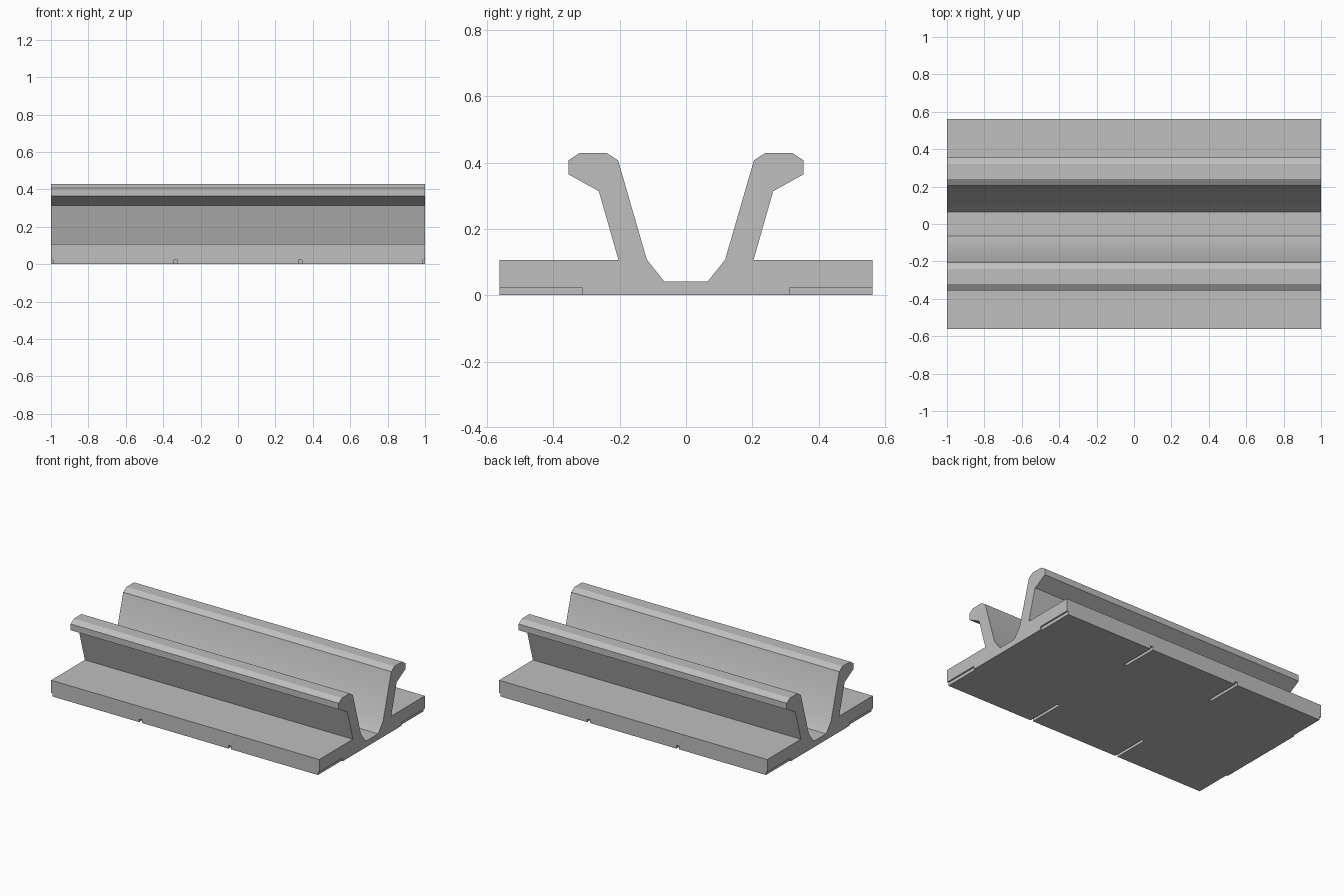
import bpy, bmesh

cube = bpy.data.objects.get("Cube")
if cube:
    bpy.data.objects.remove(cube, do_unlink=True)

grey = bpy.data.materials.new("plain_grey")
grey.use_nodes = True
colour = (0.52, 0.52, 0.52, 1)
grey.diffuse_color = colour
grey.node_tree.nodes["Principled BSDF"].inputs["Base Color"].default_value = colour


def add_object(name, bm):
    bmesh.ops.recalc_face_normals(bm, faces=bm.faces)
    mesh = bpy.data.meshes.new(name)
    bm.to_mesh(mesh)
    bm.free()
    mesh.materials.append(grey)
    obj = bpy.data.objects.new(name, mesh)
    bpy.context.collection.objects.link(obj)
    return obj


# Rail: half of the cross-section (y, z), mirrored and extruded along x
half = [(0.5625, 0), (0.5625, 0.107), (0.204, 0.107), (0.263, 0.314),
        (0.355, 0.365), (0.355, 0.407), (0.32, 0.43), (0.24, 0.43),
        (0.205, 0.407), (0.118, 0.107), (0.065, 0.041)]
profile = half + [(-y, z) for y, z in reversed(half)]
bm = bmesh.new()
end = bm.faces.new([bm.verts.new((-1, y, z)) for y, z in profile])
sides = bmesh.ops.extrude_face_region(bm, geom=[end], use_keep_orig=True)["geom"]
for v in sides:
    if isinstance(v, bmesh.types.BMVert):
        v.co.x = 1
rail = add_object("twin_lip_rail", bm)

# Slots: shallow cuts in the underside, running in from both long edges
inner, outer, depth, width = 0.312, 0.6, 0.022, 0.02
bm = bmesh.new()
for i in range(4):
    for side in (-1, 1):
        box = bmesh.ops.create_cube(bm, size=1)["verts"]
        bmesh.ops.scale(bm, verts=box, vec=(width, outer - inner, 2 * depth))
        bmesh.ops.translate(bm, verts=box,
                            vec=(-1 + i * 2 / 3, side * (inner + outer) / 2, 0))
cutter = add_object("slot_cutter", bm)
cutter.hide_render = True
cutter.hide_viewport = True

cut = rail.modifiers.new("underside_slots", "BOOLEAN")
cut.operation = "DIFFERENCE"
cut.solver = "EXACT"
cut.object = cutter

# Bake the cut, then smooth only the shallow bends
bpy.ops.object.select_all(action="DESELECT")
bpy.context.view_layer.objects.active = rail
rail.select_set(True)
bpy.ops.object.modifier_apply(modifier=cut.name)
bpy.data.objects.remove(cutter, do_unlink=True)
bpy.ops.object.shade_smooth_by_angle(angle=0.52)
